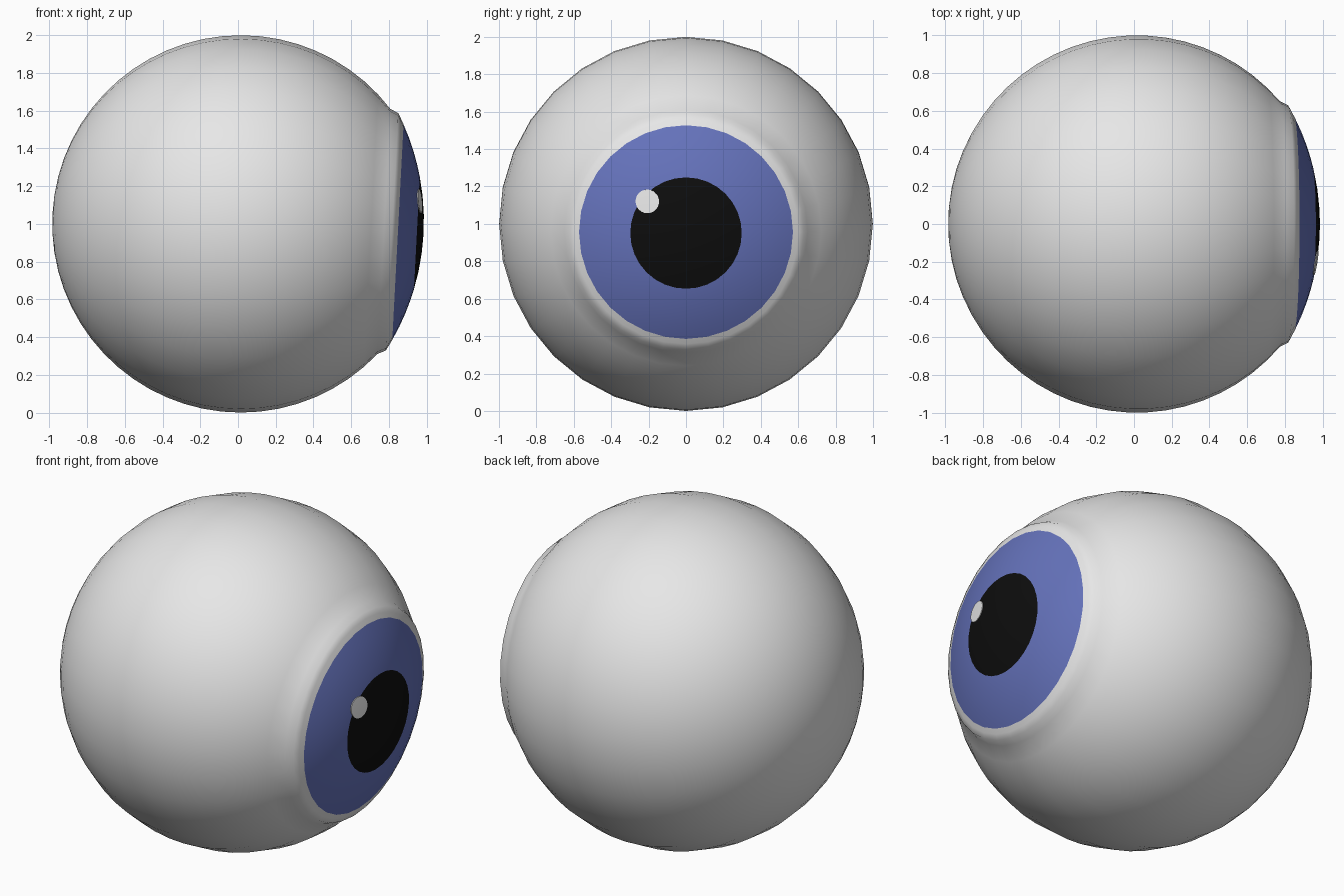
import bpy, bmesh, math
from mathutils import Matrix

if "Cube" in bpy.data.objects:
    bpy.data.objects.remove(bpy.data.objects["Cube"])

SEG = 32
PLACE = Matrix.Translation((0.015, 0, 1)) @ Matrix.Rotation(math.radians(3), 4, 'Y')
IRIS_R, PUPIL_R, RIM_R = 0.572, 0.298, 0.63


def material(name, rgb):
    m = bpy.data.materials.new(name)
    m.diffuse_color = (*rgb, 1)
    m.use_nodes = True
    m.node_tree.nodes["Principled BSDF"].inputs["Base Color"].default_value = m.diffuse_color
    return m


white = material("eye white", (0.8, 0.8, 0.8))
blue = material("iris blue", (0.13, 0.17, 0.50))
black = material("pupil black", (0.004, 0.004, 0.004))


def dome(r):
    """Distance along the gaze axis of the flattened cornea at radius r."""
    return -0.30 + math.sqrt(1.27 ** 2 - r * r)


def finish(bm, name, mats):
    bmesh.ops.recalc_face_normals(bm, faces=bm.faces)
    for f in bm.faces:
        f.smooth = True
    bm.transform(PLACE)
    me = bpy.data.meshes.new(name)
    bm.to_mesh(me)
    bm.free()
    for m in mats:
        me.materials.append(m)
    ob = bpy.data.objects.new(name, me)
    bpy.context.collection.objects.link(ob)
    return ob


# Eyeball: a profile (x, radius) turned about the gaze axis, back pole to front
end = math.pi - math.asin(0.65)
profile = [(-math.cos(end * i / 24), math.sin(end * i / 24)) for i in range(1, 25)]
radii = [RIM_R, 0.60, IRIS_R, 0.50, 0.43, 0.36, PUPIL_R, 0.2, 0.1]
profile += [(dome(r), r) for r in radii]

bm = bmesh.new()
rings = []
for x, r in profile:
    rings.append([bm.verts.new((x, r * math.cos(2 * math.pi * k / SEG),
                                r * math.sin(2 * math.pi * k / SEG))) for k in range(SEG)])
back, front = bm.verts.new((-1, 0, 0)), bm.verts.new((dome(0), 0, 0))
for k in range(SEG):
    n = (k + 1) % SEG
    bm.faces.new((back, rings[0][n], rings[0][k]))
    bm.faces.new((front, rings[-1][k], rings[-1][n]))
    for a, b in zip(rings, rings[1:]):
        bm.faces.new((a[k], a[n], b[n], b[k]))

# Colour by distance from the gaze axis on the front side
for f in bm.faces:
    c = f.calc_center_median()
    r = math.hypot(c.y, c.z)
    if c.x > 0.5:
        f.material_index = 2 if r < PUPIL_R - 0.01 else 1 if r < IRIS_R - 0.01 else 0
finish(bm, "eyeball", [white, blue, black])

# Highlight: thin round plate that follows the cornea
bm = bmesh.new()
cy, cz, cr, lift = -0.207, 0.17, 0.063, 0.004


def spot(rad, ang):
    y, z = cy + rad * math.cos(ang), cz + rad * math.sin(ang)
    return bm.verts.new((dome(math.hypot(y, z)) + lift, y, z))


middle = spot(0, 0)
edge = [spot(cr, 2 * math.pi * k / 24) for k in range(24)]
for k in range(24):
    bm.faces.new((middle, edge[k], edge[(k + 1) % 24]))
base = bmesh.ops.extrude_face_region(bm, geom=bm.faces[:])
bmesh.ops.translate(bm, verts=[v for v in base["geom"] if isinstance(v, bmesh.types.BMVert)],
                    vec=(-0.007, 0, 0))
highlight = finish(bm, "highlight", [white])
bpy.context.view_layer.objects.active = highlight
highlight.select_set(True)
bpy.ops.object.shade_smooth_by_angle(angle=math.radians(30))
